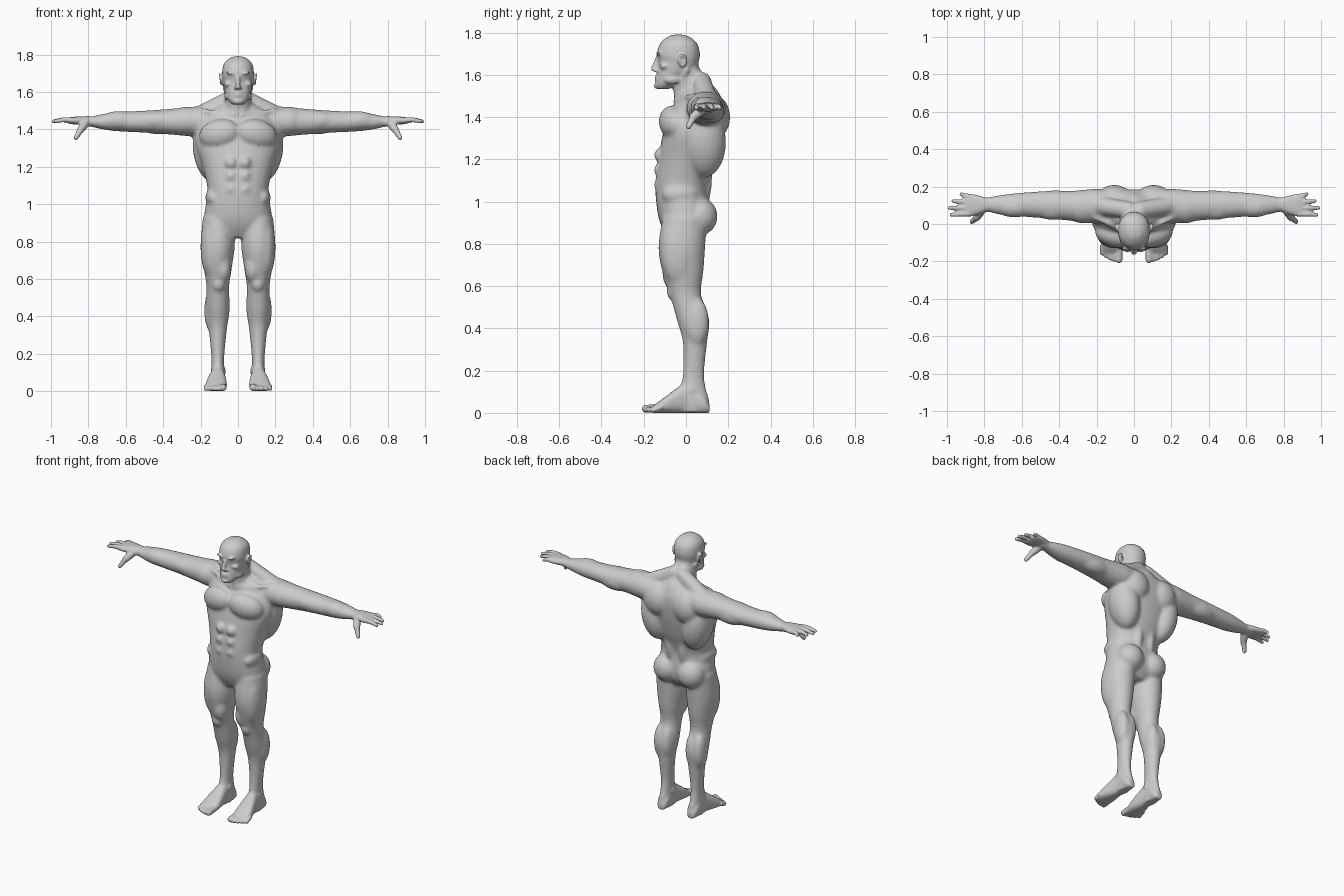
import bpy, bmesh, math
from mathutils import Vector, Matrix, Euler

bm = bmesh.new()


def spline(rows, steps=5):
    # smooth interpolation between the given sections
    out, n = [], len(rows)
    for i in range(n - 1):
        a, b, c, d = rows[max(i - 1, 0)], rows[i], rows[i + 1], rows[min(i + 2, n - 1)]
        for k in range(steps):
            t = k / steps
            out.append([q + 0.5 * t * (r - p + t * (2 * p - 5 * q + 4 * r - s
                        + t * (3 * q - p - 3 * r + s))) for p, q, r, s in zip(a, b, c, d)])
    return out + [list(rows[-1])]


def loft(sections, n=2.0, seg=32):
    # skin a list of (centre, u, v) superellipses and cap the ends
    def sp(x):
        return math.copysign(abs(x) ** (2 / n), x)
    rings = []
    for c, u, v in sections:
        c, u, v = Vector(c), Vector(u), Vector(v)
        rings.append([bm.verts.new(c + u * sp(math.cos(k * math.tau / seg))
                                   + v * sp(math.sin(k * math.tau / seg))) for k in range(seg)])
    for a, b in zip(rings, rings[1:]):
        for k in range(seg):
            j = (k + 1) % seg
            bm.faces.new((a[k], a[j], b[j], b[k]))
    bm.faces.new(rings[0])
    bm.faces.new(rings[-1])


def upright(rows, x=0, n=2.0):
    # rows of (z, half width, front y, back y)
    loft([((x, (f + b) / 2, z), (w, 0, 0), (0, (b - f) / 2, 0))
          for z, w, f, b in spline(rows)], n)


def sideways(rows, z, n=2.0):
    # rows of (x, centre y, half depth, half height)
    loft([((x, y, z), (0, a, 0), (0, 0, b)) for x, y, a, b in spline(rows)], n)


def blob(c, r, rot=(0, 0, 0)):
    m = Matrix.LocRotScale(Vector(c), Euler([math.radians(a) for a in rot]), Vector(r))
    bmesh.ops.create_icosphere(bm, subdivisions=3, radius=1, matrix=m)


def tube(p, q, r0, r1):
    p, q = Vector(p), Vector(q)
    d = (q - p).normalized()
    u = d.orthogonal().normalized()
    v = d.cross(u)
    loft([(p, u * r0, v * r0), (q, u * r1, v * r1)], seg=16)
    blob(p, (r0,) * 3)
    blob(q, (r1,) * 3)


# torso
upright([(.82, .09, -.08, .06), (.88, .172, -.115, .105), (.95, .18, -.135, .115),
         (1.07, .162, -.145, .108), (1.2, .19, -.13, .15), (1.34, .23, -.105, .18),
         (1.46, .19, -.055, .18), (1.55, .07, -.01, .12)], n=2.25)
# neck
upright([(1.44, .13, -.045, .185), (1.52, .08, -.06, .155), (1.58, .069, -.068, .095),
         (1.64, .06, -.06, .06)])
# head
upright([(1.533, .03, -.138, -.08), (1.56, .054, -.145, -.035), (1.62, .075, -.134, .04),
         (1.66, .081, -.131, .06), (1.7, .085, -.138, .067), (1.75, .076, -.121, .053),
         (1.782, .043, -.083, .012), (1.791, .01, -.05, -.025)], n=2.15)
# leg
upright([(.93, .08, -.11, .1), (.785, .091, -.131, .091), (.67, .077, -.113, .083),
         (.56, .061, -.077, .072), (.44, .064, -.044, .11), (.33, .049, -.015, .1),
         (.17, .034, -.017, .087), (.05, .036, -.05, .11), (.005, .03, -.04, .1)], x=.108)
# foot and toes
loft([((.108 - .075 * min(y, 0), y, h / 2), (w, 0, 0), (0, 0, h / 2)) for y, w, h in spline([
    (.112, .02, .04), (.08, .036, .09), (0, .037, .14), (-.1, .056, .075),
    (-.16, .055, .03)])], 2.5)
for i in range(5):
    r = .019 if i == 0 else .0145 - .0004 * i
    x = .08 + .0225 * i
    tube((x, -.12, .026), (x, -.191 + .0022 * i * i, r), r, r)
# arm
sideways([(.1, .09, .085, .08), (.2, .095, .093, .083), (.34, .097, .08, .071),
          (.48, .103, .073, .06), (.64, .103, .061, .052), (.72, .102, .052, .042),
          (.79, .104, .038, .027), (.83, .1, .04, .022)], 1.441)
# palm, fingers and thumb
sideways([(.79, .104, .036, .024), (.84, .102, .053, .022), (.89, .1, .062, .019),
          (.915, .1, .052, .012)], 1.447, 2.4)
for i, tip in enumerate((.976, .986, .968, .925)):
    y0, y1, r = .055 + .0305 * i, .049 + .037 * i, .0138 - .0005 * i
    mid = (.45 * tip + .49, (y0 + y1) / 2, 1.452)
    tube((.88, y0, 1.449), mid, r + .002, r)
    tube(mid, (tip, y1, 1.443), r, r * .8)
knuckle = (.84, .035, 1.4)
tube((.815, .075, 1.435), knuckle, .025, .02)
tube(knuckle, (.867, .012, 1.355), .018, .013)

# chest, shoulder and back
blob((.1, -.06, 1.375), (.113, .066, .079), (0, 12, 14))
blob((.11, -.124, 1.315), (.009, .007, .009))
blob((.27, .092, 1.443), (.1, .09, .079))
blob((.15, .085, 1.28), (.09, .105, .17), (0, 10, 0))
blob((.105, .125, 1.4), (.1, .085, .11))
blob((.045, .07, 1.12), (.038, .055, .17))
# upper arm and forearm
blob((.43, .078, 1.446), (.11, .057, .053))
blob((.42, .127, 1.428), (.12, .054, .056))
blob((.64, .09, 1.446), (.1, .056, .052))
# abdomen, flank and buttock
for z in (1.08, 1.15, 1.22):
    blob((.037, -.118, z), (.035, .034, .036))
blob((.135, -.03, 1.035), (.04, .085, .05))
blob((.088, .066, .93), (.086, .084, .09))
# thigh, knee, calf and ankle
blob((.145, -.035, .77), (.056, .085, .17))
blob((.078, -.055, .66), (.043, .058, .085))
blob((.105, -.066, .575), (.035, .026, .042))
for x in (.088, .142):
    blob((x, .052, .43), (.039, .057, .115))
for x in (.074, .137):
    blob((x, .025, .108), (.012, .018, .02))
# neck muscles and collarbone
tube((.03, .075, 1.57), (.2, .1, 1.475), .045, .052)
tube((.02, -.05, 1.475), (.2, .03, 1.5), .013, .014)
tube((.062, 0, 1.62), (.018, -.047, 1.475), .019, .014)
# brow, cheekbone, jaw, chin, nose and lips
blob((.032, -.124, 1.7), (.034, .017, .009), (0, -8, -14))
blob((.05, -.1, 1.645), (.026, .024, .016), (0, 20, -25))
blob((.057, -.065, 1.578), (.016, .04, .022))
blob((0, -.138, 1.548), (.024, .014, .014))
tube((0, -.133, 1.685), (0, -.154, 1.628), .009, .013)
blob((.011, -.144, 1.621), (.01, .012, .008))
for z in (1.592, 1.579):
    blob((0, -.14, z), (.022, .01, .0055))
# ear
blob((.087, -.02, 1.663), (.009, .018, .028), (10, 0, 15))
rim = [(.094 + .004 * math.sin(a), -.018 - .018 * math.cos(a), 1.667 + .027 * math.sin(a))
       for a in [i * math.pi / 6 for i in range(10)]]
for p, q in zip(rim, rim[1:]):
    tube(p, q, .006, .006)

bmesh.ops.recalc_face_normals(bm, faces=bm.faces)
raw = bpy.data.meshes.new("body")
bm.to_mesh(raw)
bm.free()
body = bpy.data.objects.new("body", raw)
bpy.context.collection.objects.link(body)

# mirror the side parts and fuse everything into one skin
mirror = body.modifiers.new("mirror", 'MIRROR')
mirror.use_mirror_merge = False
remesh = body.modifiers.new("fuse", 'REMESH')
remesh.mode = 'VOXEL'
remesh.voxel_size = .006
skin = bpy.data.meshes.new_from_object(body.evaluated_get(bpy.context.evaluated_depsgraph_get()))
body.modifiers.clear()
body.data = skin

# soften: lightly on face, hands and feet, strongly on the rest
bm = bmesh.new()
bm.from_mesh(skin)


def soften(verts, times):
    for _ in range(times):
        bmesh.ops.smooth_vert(bm, verts=verts, factor=.5,
                              use_axis_x=True, use_axis_y=True, use_axis_z=True)


soften(bm.verts[:], 2)
soften([v for v in bm.verts if abs(v.co.x) < .8 and v.co.z > .09
        and (v.co.z < 1.53 or abs(v.co.x) > .11 or v.co.y > .04)], 16)
bm.to_mesh(skin)
bm.free()
skin.polygons.foreach_set("use_smooth", [True] * len(skin.polygons))

# eyes
for s, side in ((1, "left"), (-1, "right")):
    bpy.ops.mesh.primitive_uv_sphere_add(segments=20, ring_count=12, radius=.0135,
                                         location=(.032 * s, -.1135, 1.677))
    eye = bpy.context.object
    eye.name = side + "_eye"
    eye.scale = (1.1, 1, .7)
    bpy.ops.object.shade_smooth()
